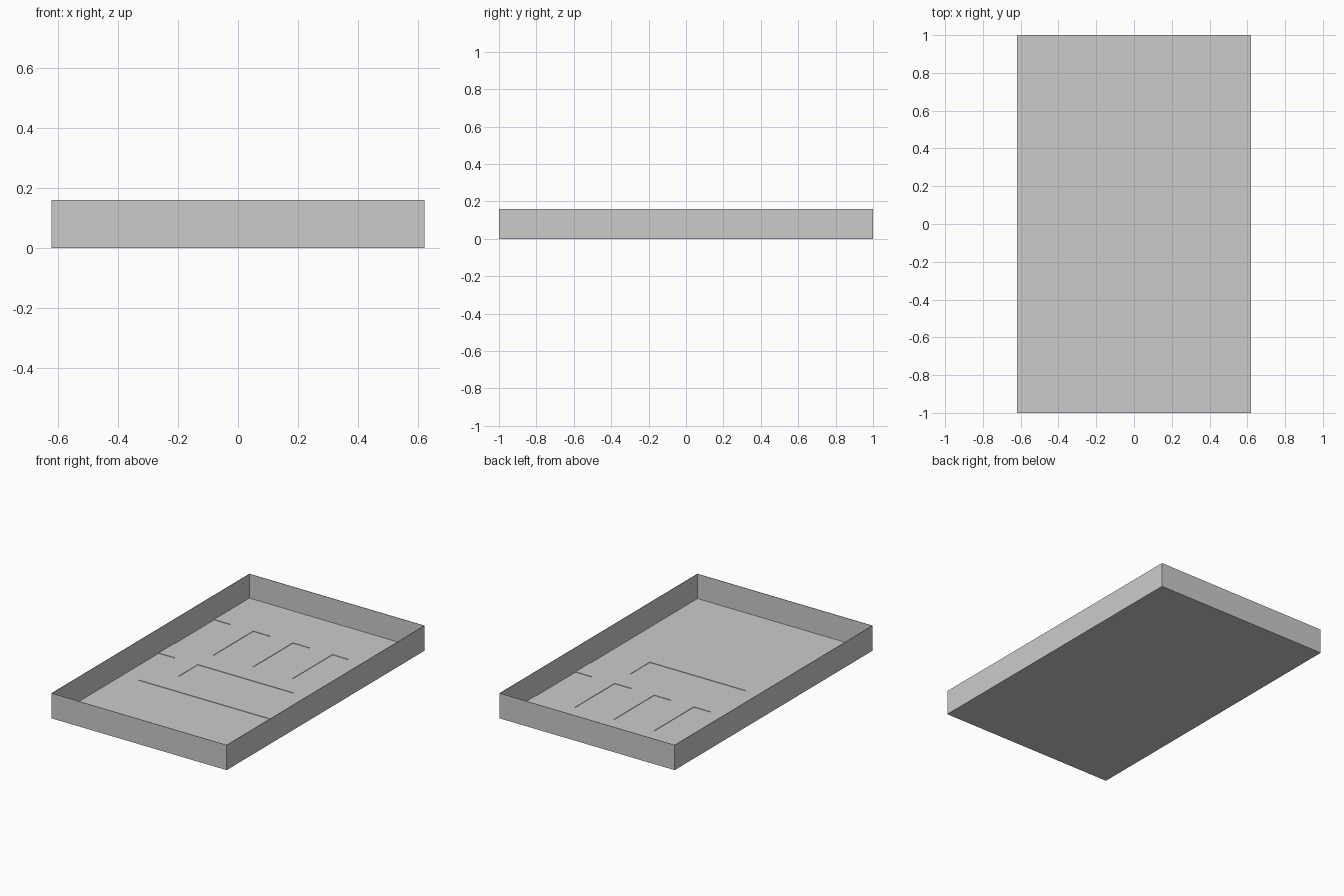
import bpy
import bmesh

cube = bpy.data.objects.get("Cube")
if cube:
    bpy.data.objects.remove(cube, do_unlink=True)

W, L, H = 0.62, 1.0, 0.16      # half width, half length, height
T = 0.003                      # sheet thickness

grey = bpy.data.materials.new("light grey")
grey.diffuse_color = (0.6, 0.6, 0.6, 1)
grey.use_nodes = True
grey.node_tree.nodes["Principled BSDF"].inputs["Base Color"].default_value = (0.6, 0.6, 0.6, 1)


def add_object(name, bm):
    mesh = bpy.data.meshes.new(name)
    bmesh.ops.recalc_face_normals(bm, faces=bm.faces)
    bm.to_mesh(mesh)
    bm.free()
    mesh.materials.append(grey)
    obj = bpy.data.objects.new(name, mesh)
    bpy.context.collection.objects.link(obj)
    return obj


def box(name, x0, x1, y0, y1, z0, z1):
    bm = bmesh.new()
    bmesh.ops.create_cube(bm, size=1)
    for v in bm.verts:
        v.co.x = x1 if v.co.x > 0 else x0
        v.co.y = y1 if v.co.y > 0 else y0
        v.co.z = z1 if v.co.z > 0 else z0
    return add_object(name, bm)


# Base sheet and four thin walls
box("base", -W, W, -L, L, 0, T)
box("front_wall", -W, W, -L, -L + T, 0, H)
box("back_wall", -W, W, L - T, L, 0, H)
box("right_wall", -W, -W + T, -L, L, 0, H)
box("left_wall", W - T, W, -L, L, 0, H)

# Shallow raised floor with openings, as a grid with the open cells left out
xs = [-W, -0.5, -0.34, -0.22, -0.06, 0.06, 0.22, 0.34, 0.5, W]
ys = [-0.29, -0.12, 0.08, 0.235, 0.64, L]


def is_open(x, y):
    if y < 0.08 and abs(x) > 0.5:              # side channels
        return True
    if -0.12 < y < 0.08 and abs(x) < 0.34:     # wide central opening
        return True
    slot = min(abs(abs(x) - c) for c in (0, 0.28, 0.56))
    return 0.235 < y < 0.64 and slot < 0.065   # row of long slots


bm = bmesh.new()
grid = [[bm.verts.new((x, y, T)) for x in xs] for y in ys]
for j in range(len(ys) - 1):
    for i in range(len(xs) - 1):
        if not is_open((xs[i] + xs[i + 1]) / 2, (ys[j] + ys[j + 1]) / 2):
            bm.faces.new((grid[j][i], grid[j][i + 1], grid[j + 1][i + 1], grid[j + 1][i]))
bmesh.ops.delete(bm, geom=[v for v in bm.verts if not v.link_faces], context='VERTS')
top = bmesh.ops.extrude_face_region(bm, geom=bm.faces[:], use_keep_orig=True)
bmesh.ops.translate(bm, vec=(0, 0, T), verts=[g for g in top["geom"] if isinstance(g, bmesh.types.BMVert)])
add_object("raised_floor", bm)
